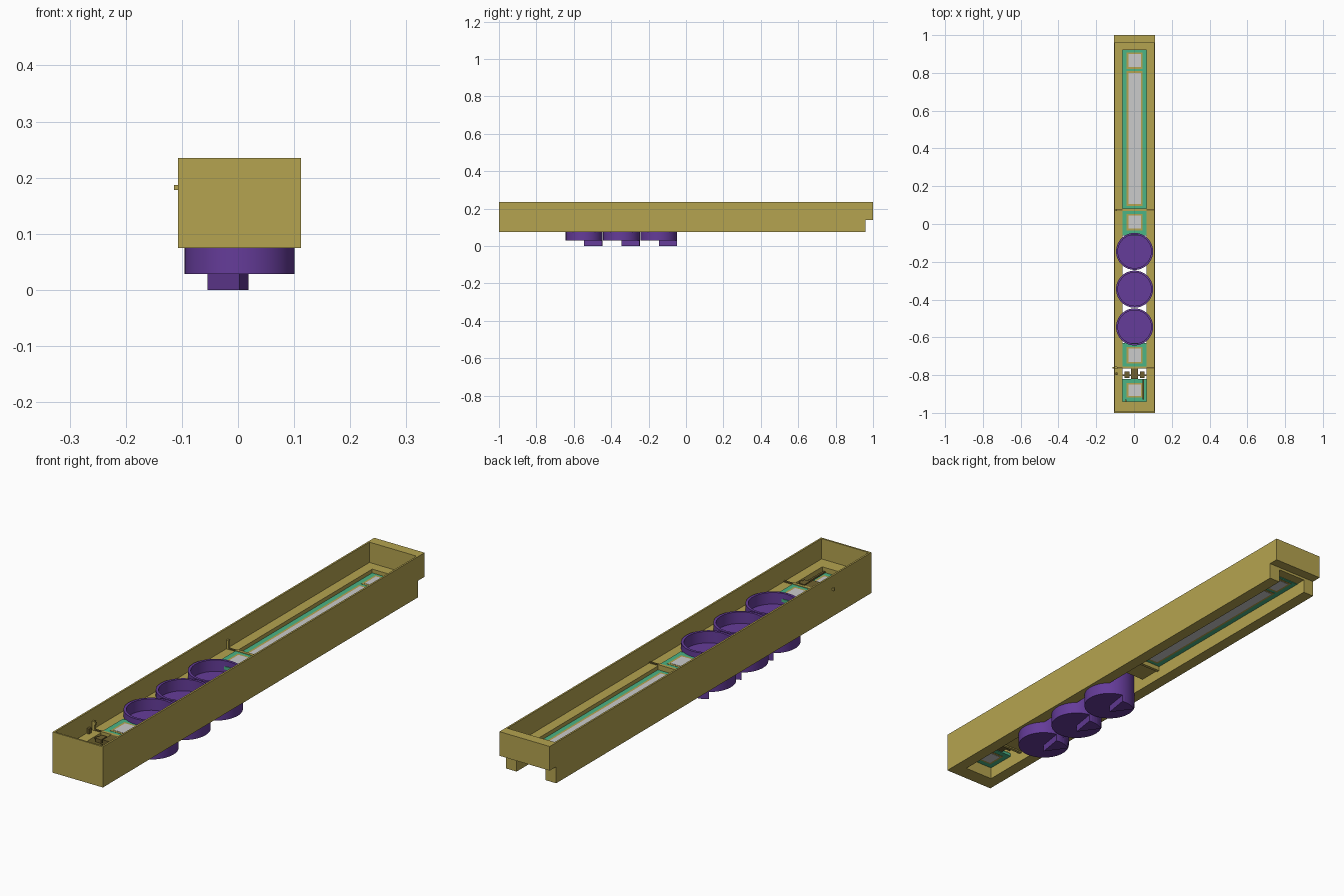
import bpy, bmesh, math

if "Cube" in bpy.data.objects:
    bpy.data.objects.remove(bpy.data.objects["Cube"])

CX = 0.003                      # centre line of the trough
CUPS = (-0.545, -0.345, -0.145)  # cup positions along y


def mat(name, rgb):
    m = bpy.data.materials.new(name)
    m.diffuse_color = (*rgb, 1)
    m.use_nodes = True
    m.node_tree.nodes["Principled BSDF"].inputs["Base Color"].default_value = m.diffuse_color
    return m


TAN = mat("tan", (0.46, 0.37, 0.08))
DARK = mat("dark_tan", (0.16, 0.12, 0.03))
PURPLE = mat("purple", (0.13, 0.045, 0.32))
GREEN = mat("green", (0.07, 0.46, 0.24))
GREY = mat("light_grey", (0.55, 0.53, 0.54))


def finish(name, bm, material):
    bmesh.ops.recalc_face_normals(bm, faces=bm.faces)
    me = bpy.data.meshes.new(name)
    bm.to_mesh(me)
    bm.free()
    ob = bpy.data.objects.new(name, me)
    bpy.context.collection.objects.link(ob)
    if material:
        me.materials.append(material)
    return ob


def box(name, x, y, z, material=TAN):
    bm = bmesh.new()
    bmesh.ops.create_cube(bm, size=1)
    for v in bm.verts:
        v.co = [(a + b) / 2 + c * (b - a) for (a, b), c in zip((x, y, z), v.co)]
    return finish(name, bm, material)


def lathe(name, profile, y, material, steps=64):
    bm = bmesh.new()
    vs = [bm.verts.new((CX + r, y, z)) for r, z in profile]
    es = [bm.edges.new(p) for p in zip(vs, vs[1:])]
    bmesh.ops.spin(bm, geom=vs + es, cent=(CX, y, 0), axis=(0, 0, 1),
                   angle=math.tau, steps=steps)
    bmesh.ops.remove_doubles(bm, verts=bm.verts, dist=1e-5)
    return finish(name, bm, material)


# Lower rails with round seats for the cups
rails = [box("left_rail", (-0.107, -0.06), (-0.94, 0.96), (0.075, 0.155)),
         box("right_rail", (0.065, 0.112), (-0.94, 0.96), (0.075, 0.155))]
for i, y in enumerate(CUPS):
    cutter = lathe("cup_cutter_%d" % i, [(0, 0.0), (0.0975, 0.0), (0.0975, 0.3), (0, 0.3)], y, None)
    cutter.hide_render = True
    cutter.hide_set(True)
    for r in rails:
        mod = r.modifiers.new("seat", 'BOOLEAN')
        mod.operation = 'DIFFERENCE'
        mod.solver = 'EXACT'
        mod.object = cutter

# End blocks and thin upper walls
box("front_block", (-0.107, 0.112), (-1.0, -0.94), (0.075, 0.155))
box("left_wall", (-0.107, -0.100), (-1.0, 0.96), (0.155, 0.235))
box("right_wall", (0.105, 0.112), (-1.0, 0.96), (0.155, 0.235))
box("front_wall", (-0.100, 0.105), (-1.0, -0.993), (0.155, 0.235))
box("back_block", (-0.107, 0.112), (0.96, 1.0), (0.14, 0.235))
box("back_bridge", (-0.06, 0.065), (0.92, 0.96), (0.13, 0.155))

# Cross walls, ridges and small uprights where the floor changes level
for n, y in (("front", -0.76), ("rear", 0.075)):
    box(n + "_cross_wall", (-0.06, 0.065), (y - 0.006, y + 0.006), (0.11, 0.16))
    box(n + "_ridge", (-0.100, 0.105), (y - 0.004, y + 0.004), (0.155, 0.159), DARK)
    box(n + "_upright", (-0.100, -0.09), (y - 0.005, y + 0.005), (0.155, 0.19))


# Floor panels: green plate with tan borders and grey inlays on both faces
def panel(name, y0, y1, top, inlays):
    box(name, (-0.06, 0.065), (y0, y1), (top - 0.012, top), GREEN)
    for i, (a, b) in enumerate(inlays):
        box("%s_border_%d" % (name, i), (CX - 0.042, CX + 0.042), (a - 0.009, b + 0.009),
            (top - 0.013, top + 0.001))
        box("%s_inlay_%d" % (name, i), (CX - 0.033, CX + 0.033), (a, b),
            (top - 0.014, top + 0.002), GREY)


panel("rear_panel", 0.081, 0.92, 0.14, [(0.105, 0.80), (0.83, 0.90)])
panel("middle_panel", -0.06, 0.069, 0.158, [(-0.025, 0.045)])
panel("cup_front_panel", -0.754, -0.63, 0.158, [(-0.73, -0.66)])
panel("front_panel", -0.94, -0.82, 0.135, [(-0.91, -0.85)])

# Undersides of the raised panels
box("middle_panel_base", (-0.06, 0.065), (-0.02, 0.069), (0.115, 0.143))
box("cup_front_panel_base", (-0.06, 0.065), (-0.754, -0.67), (0.115, 0.143))

# Cups with pie-shaped fins below
for i, y in enumerate(CUPS):
    cup = lathe("cup_%d" % i, [(0, 0.028), (0.098, 0.028), (0.098, 0.18), (0.088, 0.18),
                               (0.088, 0.135), (0, 0.135)], y, PURPLE)
    bpy.ops.object.select_all(action='DESELECT')
    cup.select_set(True)
    bpy.context.view_layer.objects.active = cup
    bpy.ops.object.shade_smooth_by_angle(angle=math.radians(30))
    bm = bmesh.new()
    a0, a1 = math.radians(81), math.radians(126)
    pts = [(CX, y)] + [(CX + 0.098 * math.cos(a0 + (a1 - a0) * k / 6),
                        y + 0.098 * math.sin(a0 + (a1 - a0) * k / 6)) for k in range(7)]
    face = bm.faces.new([bm.verts.new((px, py, 0)) for px, py in pts])
    ext = bmesh.ops.extrude_face_region(bm, geom=[face])["geom"]
    bmesh.ops.translate(bm, vec=(0, 0, 0.03),
                        verts=[g for g in ext if isinstance(g, bmesh.types.BMVert)])
    finish("cup_fin_%d" % i, bm, PURPLE)

# Small latch mechanism and pins near the front
box("side_pin", (-0.114, -0.085), (-0.764, -0.756), (0.178, 0.187))
box("front_pin", (-0.047, -0.039), (-1.0005, -0.93), (0.136, 0.144))
box("latch_block", (CX - 0.018, CX + 0.018), (-0.82, -0.766), (0.125, 0.16), DARK)
for n, s in (("left", -1), ("right", 1)):
    x = CX + s * 0.04
    box(n + "_latch_arm", (x - 0.012, x + 0.012), (-0.815, -0.78), (0.14, 0.155), DARK)
box("latch_bar", (-0.06, 0.065), (-0.806, -0.796), (0.145, 0.153), DARK)
box("latch_rod", (0.045, 0.053), (-0.93, -0.82), (0.14, 0.146), DARK)
box("latch_lever", (-0.098, -0.088), (-0.80, -0.785), (0.155, 0.175), DARK)
